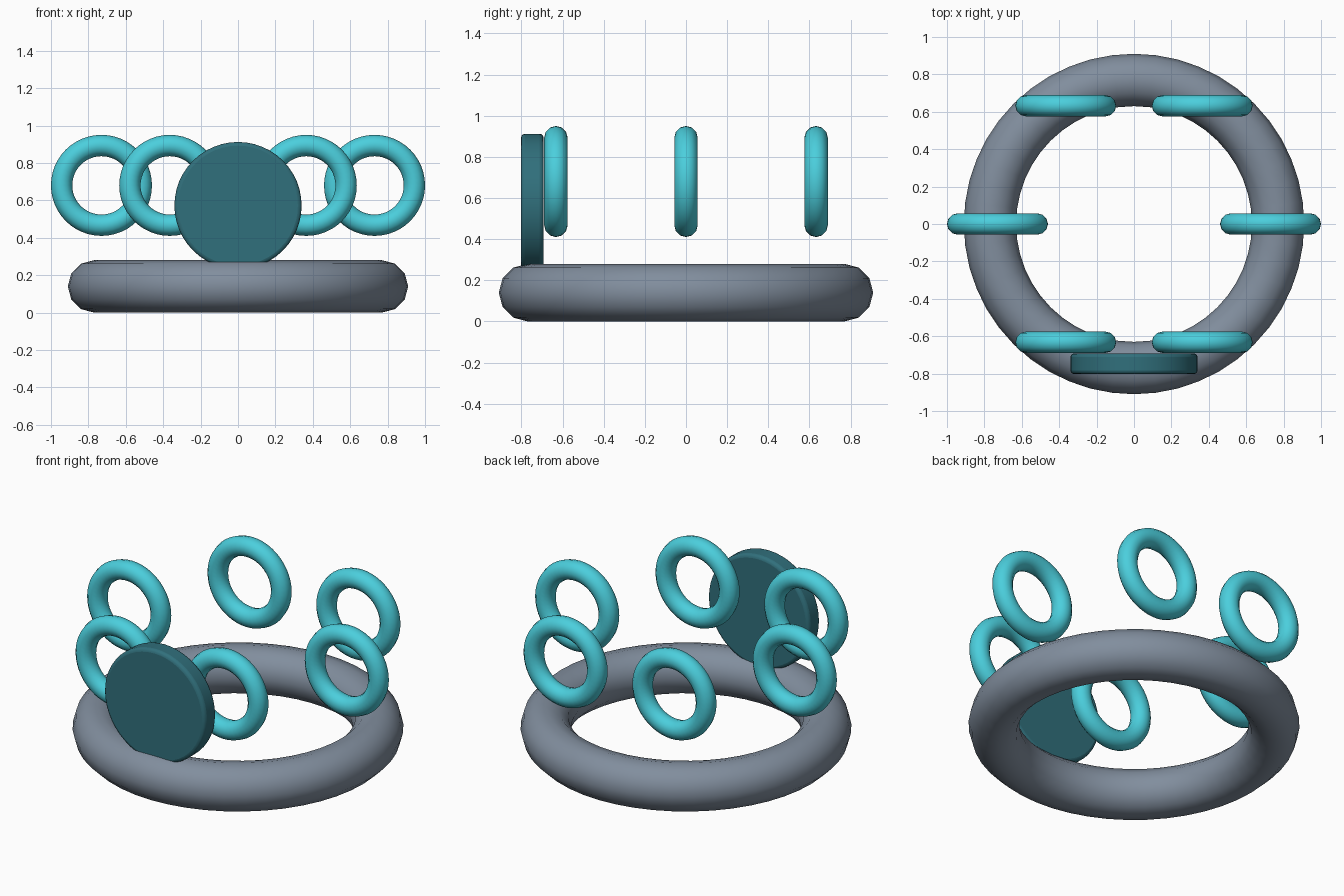
import bpy
from math import radians, sin, cos

if "Cube" in bpy.data.objects:
    bpy.data.objects.remove(bpy.data.objects["Cube"])


def finish(obj, name, mat, angle=40):
    obj.name = name
    obj.data.materials.append(mat)
    bpy.ops.object.shade_smooth_by_angle(angle=radians(angle))


def material(name, rgb):
    m = bpy.data.materials.new(name)
    m.diffuse_color = (*rgb, 1)
    m.use_nodes = True
    m.node_tree.nodes["Principled BSDF"].inputs["Base Color"].default_value = m.diffuse_color
    return m


def torus(name, loc, major, minor, mat, rot=(0, 0, 0), segs=48):
    bpy.ops.mesh.primitive_torus_add(location=loc, rotation=rot, major_radius=major,
                                     minor_radius=minor, major_segments=segs, minor_segments=12)
    finish(bpy.context.object, name, mat)


slate = material("slate", (0.22, 0.27, 0.34))
cyan = material("cyan", (0.07, 0.62, 0.72))
teal = material("dark_teal", (0.03, 0.16, 0.20))

# Base ring lying on the ground
torus("base_ring", (0, 0, 0.14), 0.77, 0.14, slate)

# Six upright floating rings, all facing front, spaced around a circle
for i in range(6):
    a = radians(60 * i)
    torus(f"floating_ring_{i + 1}", (0.73 * cos(a), 0.73 * sin(a), 0.68), 0.213, 0.057,
          cyan, (radians(90), 0, 0))

# Upright disc with softened rims, sunk into the front of the base
bpy.ops.mesh.primitive_cylinder_add(vertices=48, radius=0.34, depth=0.11,
                                    location=(0, -0.747, 0.572), rotation=(radians(90), 0, 0))
disc = bpy.context.object
bevel = disc.modifiers.new("rim", 'BEVEL')
bevel.width = 0.02
bevel.segments = 3
bevel.limit_method = 'ANGLE'
bevel.angle_limit = radians(40)
finish(disc, "front_disc", teal)
